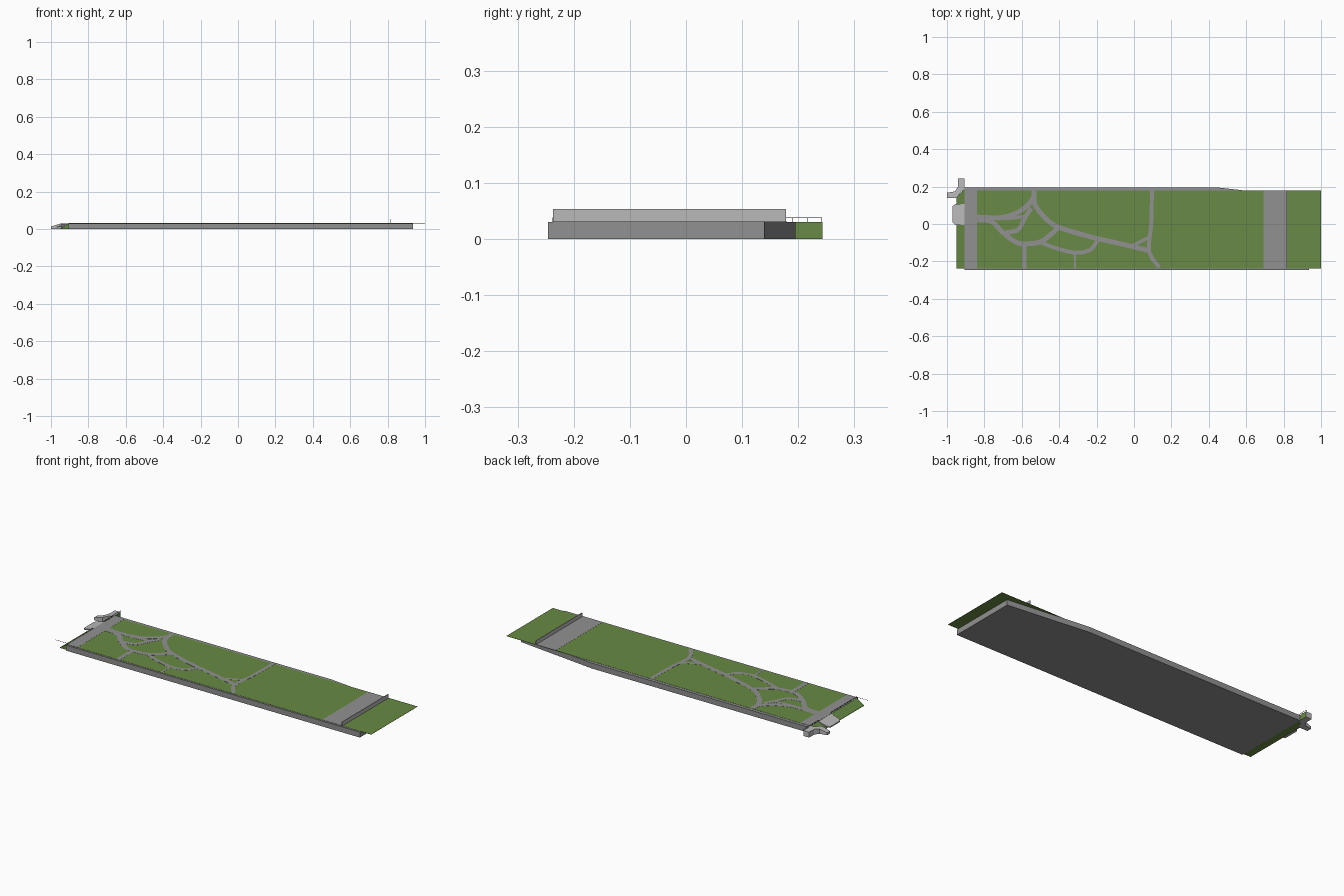
import bpy, bmesh
from mathutils import Vector

if "Cube" in bpy.data.objects:
    bpy.data.objects.remove(bpy.data.objects["Cube"])


def material(name, rgb):
    m = bpy.data.materials.new(name)
    m.diffuse_color = (*rgb, 1)
    m.use_nodes = True
    m.node_tree.nodes["Principled BSDF"].inputs["Base Color"].default_value = m.diffuse_color
    return m


GREEN = material("grass_green", (0.138, 0.254, 0.058))
GRAY = material("concrete_gray", (0.283, 0.283, 0.283))
LIGHT = material("light_gray", (0.49, 0.49, 0.49))
DARK = material("rail_black", (0.015, 0.015, 0.015))


def finish(bm, name, *mats):
    me = bpy.data.meshes.new(name)
    bmesh.ops.recalc_face_normals(bm, faces=bm.faces)
    bm.to_mesh(me)
    bm.free()
    for m in mats:
        me.materials.append(m)
    ob = bpy.data.objects.new(name, me)
    bpy.context.collection.objects.link(ob)
    return ob


def prism(bm, pts, bottom, top):
    """Solid over an outline; bottom and top are functions of x."""
    lo = [bm.verts.new((x, y, bottom(x))) for x, y in pts]
    hi = [bm.verts.new((x, y, top(x))) for x, y in pts]
    bm.faces.new(lo[::-1])
    bm.faces.new(hi)
    n = len(pts)
    for i in range(n):
        j = (i + 1) % n
        bm.faces.new((lo[i], lo[j], hi[j], hi[i]))


def slab(name, pts, z0, z1, mat):
    bm = bmesh.new()
    prism(bm, pts, lambda x: z0, lambda x: z1)
    return finish(bm, name, mat)


def rect(x0, x1, y0, y1):
    return [(x0, y0), (x1, y0), (x1, y1), (x0, y1)]


TOP = 0.032
F, B = -0.237, 0.178

# Retaining base with an angled rear corner, and the lawn sheet overhanging it
slab("base_slab", [(-0.905, -0.246), (0.935, -0.246), (0.935, 0.14),
                   (0.45, 0.195), (-0.905, 0.195)], 0, 0.0305, GRAY)
slab("lawn", rect(-0.905, 1.0, F, B), 0.0305, TOP - 0.0005, GREEN)

# Paved strips at both ends
slab("promenade", rect(-0.905, -0.84, F, B), 0.031, TOP, GRAY)
slab("road", rect(0.692, 0.815, F, B), 0.031, TOP, GRAY)

# Low screen wall beside the road
slab("screen_wall", rect(0.815, 0.819, F, B), 0.031, 0.0535, LIGHT)

# Grass bank falling away at the left end
bm = bmesh.new()
prism(bm, [(-0.905, F), (-0.905, 0.19), (-0.95, 0.14), (-0.95, F)],
      lambda x: 0.0, lambda x: 0.002 + (x + 0.95) / 0.045 * 0.029)
finish(bm, "grass_bank", GREEN)

# Access ramp over the bank
bm = bmesh.new()
ramp_top = lambda x: 0.032 - max(0, -0.90 - x) / 0.07 * 0.018
prism(bm, [(-0.90, -0.005), (-0.90, 0.107), (-0.955, 0.107), (-0.97, 0.095),
           (-0.97, 0.008), (-0.955, -0.005)],
      lambda x: ramp_top(x) - 0.007, ramp_top)
finish(bm, "access_ramp", LIGHT)

# Curved corner walkway, with a green face against the park side
bm = bmesh.new()
walk = [(-1, 0.14), (-0.947, 0.14), (-0.925, 0.172), (-0.905, 0.188),
        (-0.905, 0.243), (-0.94, 0.243), (-0.942, 0.199), (-0.957, 0.174),
        (-1, 0.167)]
prism(bm, walk, lambda x: 0.0,
      lambda x: 0.031 - max(0, -0.942 - x) / 0.058 * 0.017)
ob = finish(bm, "corner_walkway", LIGHT, GREEN)
for p in ob.data.polygons:
    if p.normal.x > 0.95:
        p.material_index = 1


# Winding garden paths: smoothed ribbons through a few points
def smooth(pts, steps=6):
    v = [Vector(p) for p in pts]
    if len(v) == 2:
        return v
    v = [2 * v[0] - v[1]] + v + [2 * v[-1] - v[-2]]
    out = []
    for i in range(1, len(v) - 2):
        a, b, c, d = v[i - 1:i + 3]
        for s in range(steps):
            t = s / steps
            out.append(0.5 * (2 * b + (c - a) * t + (2 * a - 5 * b + 4 * c - d) * t * t
                              + (3 * b - a - 3 * c + d) * t ** 3))
    return out + [v[-2]]


def path(name, width, pts):
    c = smooth(pts)
    left, right = [], []
    for i, p in enumerate(c):
        t = (c[min(i + 1, len(c) - 1)] - c[max(i - 1, 0)]).normalized()
        n = Vector((-t.y, t.x)) * width / 2
        left.append(p + n)
        right.append(p - n)
    bm = bmesh.new()
    rows = [[bm.verts.new((q.x, q.y, z)) for q in side]
            for side, z in ((left, 0.031), (left, TOP), (right, TOP), (right, 0.031))]
    for r in range(4):
        s = (r + 1) % 4
        for i in range(len(c) - 1):
            bm.faces.new((rows[r][i], rows[r][i + 1], rows[s][i + 1], rows[s][i]))
    finish(bm, name, GRAY)


path("path_rear_west", 0.026, [(-0.845, 0.037), (-0.72, 0.034), (-0.64, 0.054),
                               (-0.575, 0.094), (-0.54, 0.14), (-0.535, B)])
path("path_diagonal", 0.026, [(-0.535, B), (-0.53, 0.105), (-0.475, 0.033),
                              (-0.405, -0.016), (-0.235, -0.068),
                              (-0.075, -0.105), (0.085, -0.143)])
path("path_cross", 0.021, [(0.096, B), (0.092, 0.005), (0.08, -0.115),
                           (0.09, -0.17), (0.135, -0.232)])
path("path_front_west", 0.026, [(-0.845, 0.024), (-0.76, 0.012), (-0.705, -0.042),
                                (-0.635, -0.095), (-0.58, -0.106),
                                (-0.50, -0.095), (-0.45, -0.06), (-0.405, -0.02)])
path("path_front_exit", 0.024, [(-0.587, -0.10), (-0.587, F)])
path("path_loop", 0.021, [(-0.50, -0.098), (-0.42, -0.128), (-0.315, -0.153),
                          (-0.235, -0.138), (-0.19, -0.082)])
path("path_narrow_exit", 0.011, [(-0.315, -0.15), (-0.315, F)])
path("path_inner", 0.024, [(-0.69, -0.047), (-0.62, -0.03), (-0.585, 0.03),
                           (-0.55, 0.085)])
path("path_inner_link", 0.018, [(-0.73, 0.028), (-0.655, 0.032), (-0.585, 0.04)])
path("path_fork", 0.018, [(-0.01, -0.116), (0.083, -0.07)])

# Thin railings: a top bar on regular posts
def railing(name, a, b, posts, drop=0.008):
    a, b = Vector(a), Vector(b)
    h = 0.0006
    bm = bmesh.new()

    def box(lo, hi):
        prism(bm, rect(lo[0] - h, hi[0] + h, lo[1] - h, hi[1] + h),
              lambda x: lo[2], lambda x: hi[2])

    box((min(a.x, b.x), min(a.y, b.y), a.z - 2 * h),
        (max(a.x, b.x), max(a.y, b.y), a.z))
    for i in range(posts):
        p = a.lerp(b, i / (posts - 1))
        box((p.x, p.y, p.z - drop), (p.x, p.y, p.z))
    finish(bm, name, DARK)


railing("west_railing_front", (-0.903, F, 0.039), (-0.903, -0.01, 0.039), 9)
railing("west_railing_rear", (-0.906, 0.112, 0.039), (-0.906, 0.242, 0.039), 6)
railing("bank_handrail", (-0.978, F + 0.002, 0.038), (-0.903, F + 0.002, 0.038), 2, 0.002)
